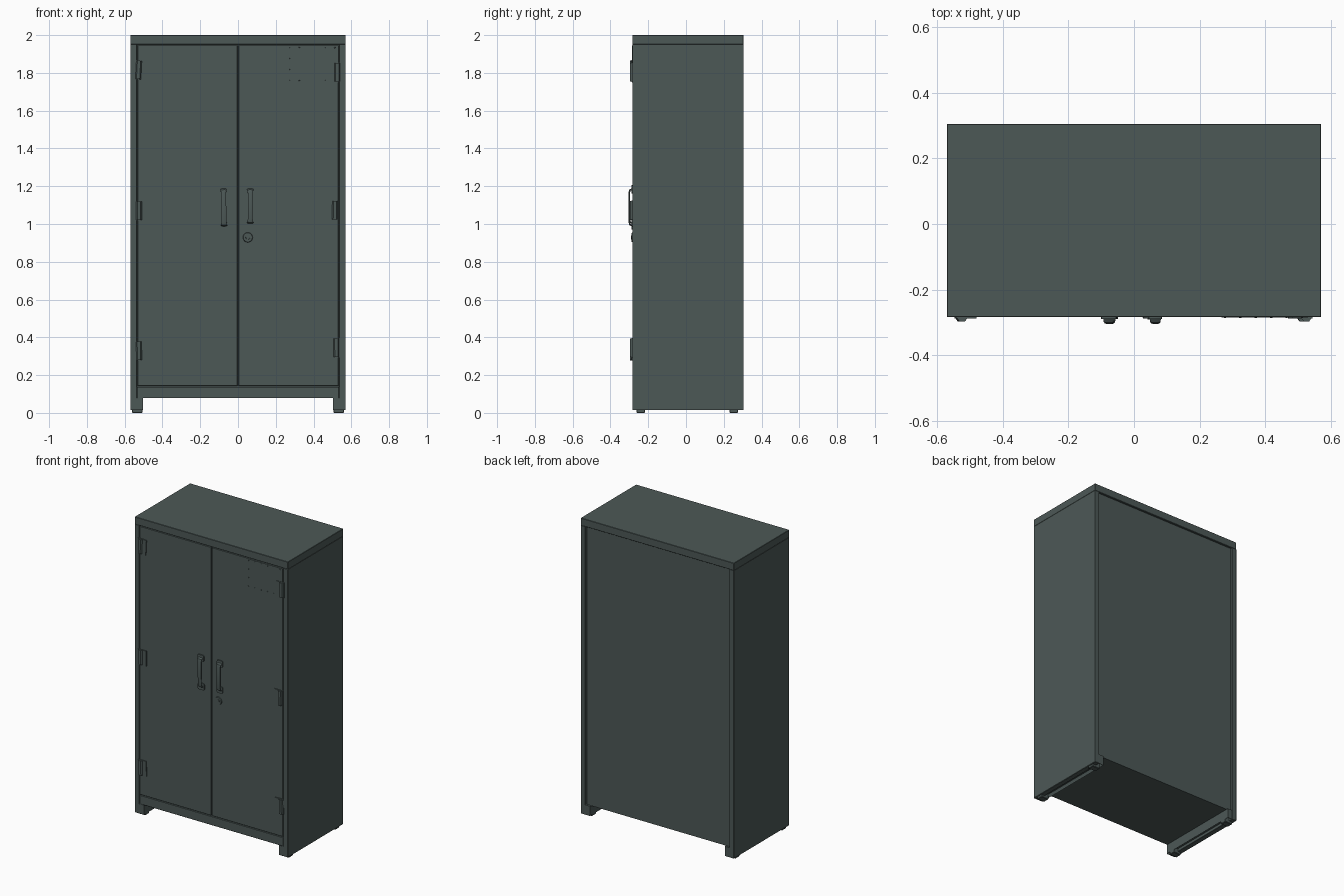
import bpy, bmesh, math
from mathutils import Matrix, Vector

if "Cube" in bpy.data.objects:
    bpy.data.objects.remove(bpy.data.objects["Cube"])

mat = bpy.data.materials.new("dark grey green metal")
mat.diffuse_color = (0.073, 0.098, 0.094, 1)
mat.use_nodes = True
mat.node_tree.nodes["Principled BSDF"].inputs["Base Color"].default_value = mat.diffuse_color


def finish(name, bm, smooth=False):
    bmesh.ops.recalc_face_normals(bm, faces=bm.faces)
    me = bpy.data.meshes.new(name)
    bm.to_mesh(me)
    bm.free()
    ob = bpy.data.objects.new(name, me)
    bpy.context.collection.objects.link(ob)
    me.materials.append(mat)
    if smooth:
        bpy.context.view_layer.objects.active = ob
        ob.select_set(True)
        bpy.ops.object.shade_smooth_by_angle(angle=math.radians(35))
        ob.select_set(False)
    return ob


def add_box(bm, x0, x1, y0, y1, z0, z1):
    m = Matrix.Translation(((x0 + x1) / 2, (y0 + y1) / 2, (z0 + z1) / 2))
    m = m @ Matrix.Diagonal((abs(x1 - x0), y1 - y0, z1 - z0, 1))
    return bmesh.ops.create_cube(bm, size=1, matrix=m)["verts"]


def box(name, *dims, bevel=0.0):
    bm = bmesh.new()
    add_box(bm, *dims)
    if bevel:
        bmesh.ops.bevel(bm, geom=bm.edges[:], offset=bevel, segments=1, affect='EDGES')
    return finish(name, bm)


def add_disc(bm, x, z, y0, y1, r0, r1, n=16):
    # cylinder pointing to the front, radius r0 at the back and r1 at the front
    m = Matrix.Translation((x, (y0 + y1) / 2, z)) @ Matrix.Rotation(math.pi / 2, 4, 'X')
    bmesh.ops.create_cone(bm, cap_ends=True, segments=n, radius1=r0, radius2=r1,
                          depth=abs(y1 - y0), matrix=m)


F, B = -0.284, 0.305   # front and back planes of the carcass

# carcass
box("top_lid", -0.57, 0.57, F, B, 1.95, 2.0, bevel=0.002)
box("cabinet_core", -0.54, 0.54, -0.262, 0.288, 0.085, 1.955)
box("back_panel", -0.532, 0.532, 0.27, 0.291, 0.078, 1.95)
box("floor_panel", -0.535, 0.535, -0.27, 0.285, 0.078, 0.10)
box("kick_rail", -0.534, 0.534, F + 0.002, -0.25, 0.078, 0.138, bevel=0.002)

for s, side in ((-1, "left"), (1, "right")):
    # side panel with post lips at front and back
    box(side + "_side_panel", s * 0.536, s * 0.57, F, B, 0.015, 1.951, bevel=0.0015)
    # skid rail with hollow underside
    bm = bmesh.new()
    add_box(bm, s * 0.502, s * 0.568, F + 0.001, B - 0.001, 0.014, 0.079)
    bm.normal_update()
    low = [f for f in bm.faces if f.normal.z < -0.9]
    bmesh.ops.inset_region(bm, faces=low, thickness=0.010)
    bmesh.ops.translate(bm, verts=low[0].verts[:], vec=(0, 0, 0.02))
    finish(side + "_skid_rail", bm)
    # feet
    for y, end in ((-0.24, "front"), (0.253, "back")):
        box(f"{side}_{end}_foot", s * 0.506, s * 0.562, y - 0.022, y + 0.022,
            0.0, 0.04, bevel=0.003)
    # door
    box(side + "_door", s * 0.003, s * 0.532, F + 0.002, -0.255, 0.142, 1.946, bevel=0.002)

# hinges: leaf plate, raised pin block, slightly askew
hinges = [("left_upper", -1, 0.514, 1.815, 3), ("left_middle", -1, 0.512, 1.07, 0),
          ("left_lower", -1, 0.512, 0.328, -1), ("right_upper", 1, 0.513, 1.803, 0),
          ("right_middle", 1, 0.501, 1.073, 1), ("right_lower", 1, 0.508, 0.345, -1)]
for name, s, x, z, tilt in hinges:
    bm = bmesh.new()
    add_box(bm, -0.031, 0.031, F - 0.004, F + 0.004, -0.051, 0.051)
    prof = [(-0.004, F - 0.002), (0.004, F - 0.013), (0.021, F - 0.013), (0.028, F - 0.002)]
    lo = [bm.verts.new((s * px, py, -0.049)) for px, py in prof]
    face = bm.faces.new(lo)
    ext = bmesh.ops.extrude_face_region(bm, geom=[face])
    bmesh.ops.translate(bm, verts=[g for g in ext["geom"] if isinstance(g, bmesh.types.BMVert)],
                        vec=(0, 0, 0.098))
    bmesh.ops.transform(bm, verts=bm.verts, matrix=Matrix.Translation((s * x, 0, z))
                        @ Matrix.Rotation(math.radians(tilt), 4, 'Y'))
    finish(name + "_hinge", bm)

# riveted plate on the right door
box("patch_plate", 0.267, 0.531, F - 0.001, F + 0.006, 1.75, 1.944)
bm = bmesh.new()
for i in range(6):
    for z in (1.76, 1.934):
        add_disc(bm, 0.277 + i * 0.047, z, F, F - 0.003, 0.004, 0.003, 8)
for z in (1.818, 1.876):
    add_disc(bm, 0.277, z, F, F - 0.003, 0.004, 0.003, 8)
finish("plate_rivets", bm)


# pull handles: end plates and an arched grip
def handle(name, x, zc, half, tilt, pw):
    bm = bmesh.new()
    for s in (-1, 1):
        v = add_box(bm, -pw, pw, F - 0.005, F + 0.004, s * (half - 0.022) - 0.022,
                    s * (half - 0.022) + 0.022)
        edges = [e for e in {e for q in v for e in q.link_edges}
                 if abs((e.verts[0].co - e.verts[1].co).y) > 0.005]
        bmesh.ops.bevel(bm, geom=edges, offset=0.008, segments=2, profile=0.5, affect='EDGES')
    path = [(half - 0.02, F - 0.002, 0.019), (half - 0.026, F - 0.013, 0.017),
            (half - 0.042, F - 0.017, 0.014)]
    path = path + [(-a, b, c) for a, b, c in reversed(path)]
    rings = []
    for i, (z, y, w) in enumerate(path):
        p, n = path[max(i - 1, 0)], path[min(i + 1, len(path) - 1)]
        t = Vector((0, n[1] - p[1], n[0] - p[0])).normalized()
        nor = Vector((0, t.z, -t.y))
        ring = []
        for k in range(8):
            a = math.tau * (k + 0.5) / 8
            off = nor * (0.0045 * math.sin(a))
            ring.append(bm.verts.new((w * math.cos(a), y + off.y, z + off.z)))
        rings.append(ring)
    for r0, r1 in zip(rings, rings[1:]):
        for k in range(8):
            bm.faces.new((r0[k], r0[(k + 1) % 8], r1[(k + 1) % 8], r1[k]))
    bm.faces.new(rings[0])
    bm.faces.new(rings[-1])
    bmesh.ops.transform(bm, verts=bm.verts, matrix=Matrix.Translation((x, 0, zc))
                        @ Matrix.Rotation(math.radians(tilt), 4, 'Y'))
    finish(name, bm, smooth=True)


handle("left_handle", -0.075, 1.088, 0.117, -1, 0.024)
handle("right_handle", 0.065, 1.095, 0.11, 0, 0.021)

# lock escutcheon and cylinder
bm = bmesh.new()
add_disc(bm, 0.052, 0.929, F + 0.004, F - 0.004, 0.027, 0.024, 20)
add_disc(bm, 0.052, 0.929, F, F - 0.007, 0.012, 0.011, 16)
finish("door_lock", bm, smooth=True)
